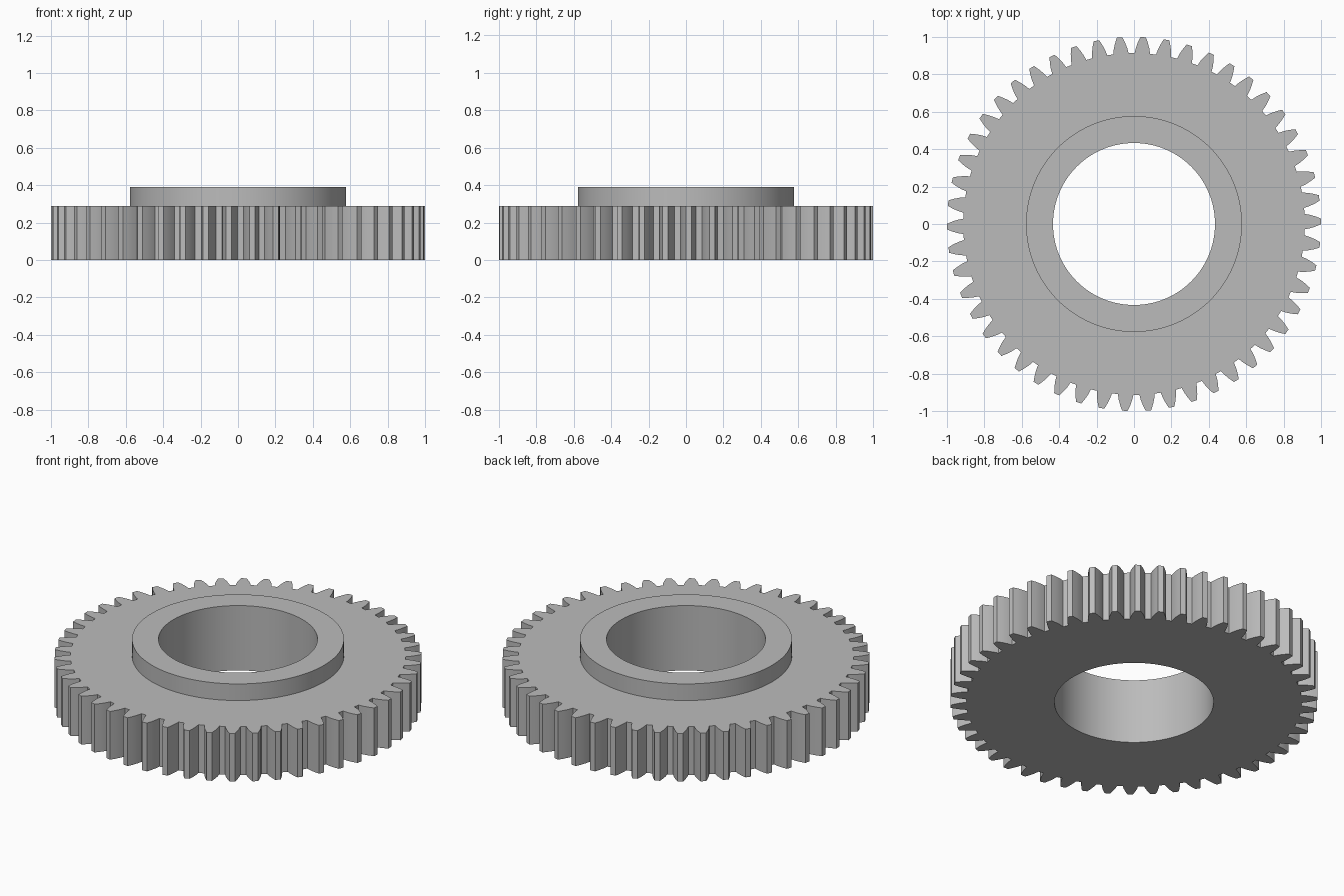
import bpy, bmesh, math

if "Cube" in bpy.data.objects:
    bpy.data.objects.remove(bpy.data.objects["Cube"])

TEETH = 50
MODULE = 2 / (TEETH + 2)             # tip radius is 1
PITCH_R = MODULE * TEETH / 2
ROOT_R = PITCH_R - 1.25 * MODULE
BASE_R = PITCH_R * math.cos(math.radians(20))
TURN = math.radians(0.8)
GEAR_H, HUB_H = 0.29, 0.39
HUB_R, BORE_R = 0.577, 0.433


def involute(angle):
    return math.tan(angle) - angle


def half_angle(r):
    """Half of the tooth's angular width at radius r."""
    return (math.pi / (2 * TEETH) + involute(math.radians(20))
            - involute(math.acos(BASE_R / r)))


# Toothed outline: both involute flanks of every tooth, as (radius, angle)
radii = [ROOT_R + (1 - ROOT_R) * t for t in (0, 0.33, 0.67, 1)]
outline = []
for i in range(TEETH):
    mid = TURN + i * math.tau / TEETH
    outline += [(r, mid - half_angle(r)) for r in radii]
    outline += [(r, mid + half_angle(r)) for r in reversed(radii)]
count = len(outline)


def circle(r):
    start = TURN - math.pi / TEETH
    return [(r, start + (j + 0.5) * math.tau / count) for j in range(count)]


# Closed cross-section: gear rim, gear face, hub, bore, underside
sections = [(outline, 0), (outline, GEAR_H), (circle(HUB_R), GEAR_H),
            (circle(HUB_R), HUB_H), (circle(BORE_R), HUB_H), (circle(BORE_R), 0)]
bm = bmesh.new()
rings = [[bm.verts.new((r * math.cos(a), r * math.sin(a), z)) for r, a in pts]
         for pts, z in sections]
for k, low in enumerate(rings):
    high = rings[(k + 1) % len(rings)]
    for j in range(count):
        n = (j + 1) % count
        bm.faces.new((low[j], low[n], high[n], high[j]))
bmesh.ops.recalc_face_normals(bm, faces=bm.faces)

mesh = bpy.data.meshes.new("spur_gear")
bm.to_mesh(mesh)
bm.free()
gear = bpy.data.objects.new("spur_gear", mesh)
bpy.context.collection.objects.link(gear)

# Plain grey metal
grey = bpy.data.materials.new("grey_metal")
grey.diffuse_color = (0.5, 0.5, 0.5, 1)
grey.use_nodes = True
grey.node_tree.nodes["Principled BSDF"].inputs["Base Color"].default_value = grey.diffuse_color
mesh.materials.append(grey)

# Smooth bore and hub, crisp rims
bpy.context.view_layer.objects.active = gear
gear.select_set(True)
bpy.ops.object.shade_smooth_by_angle(angle=math.radians(25))
